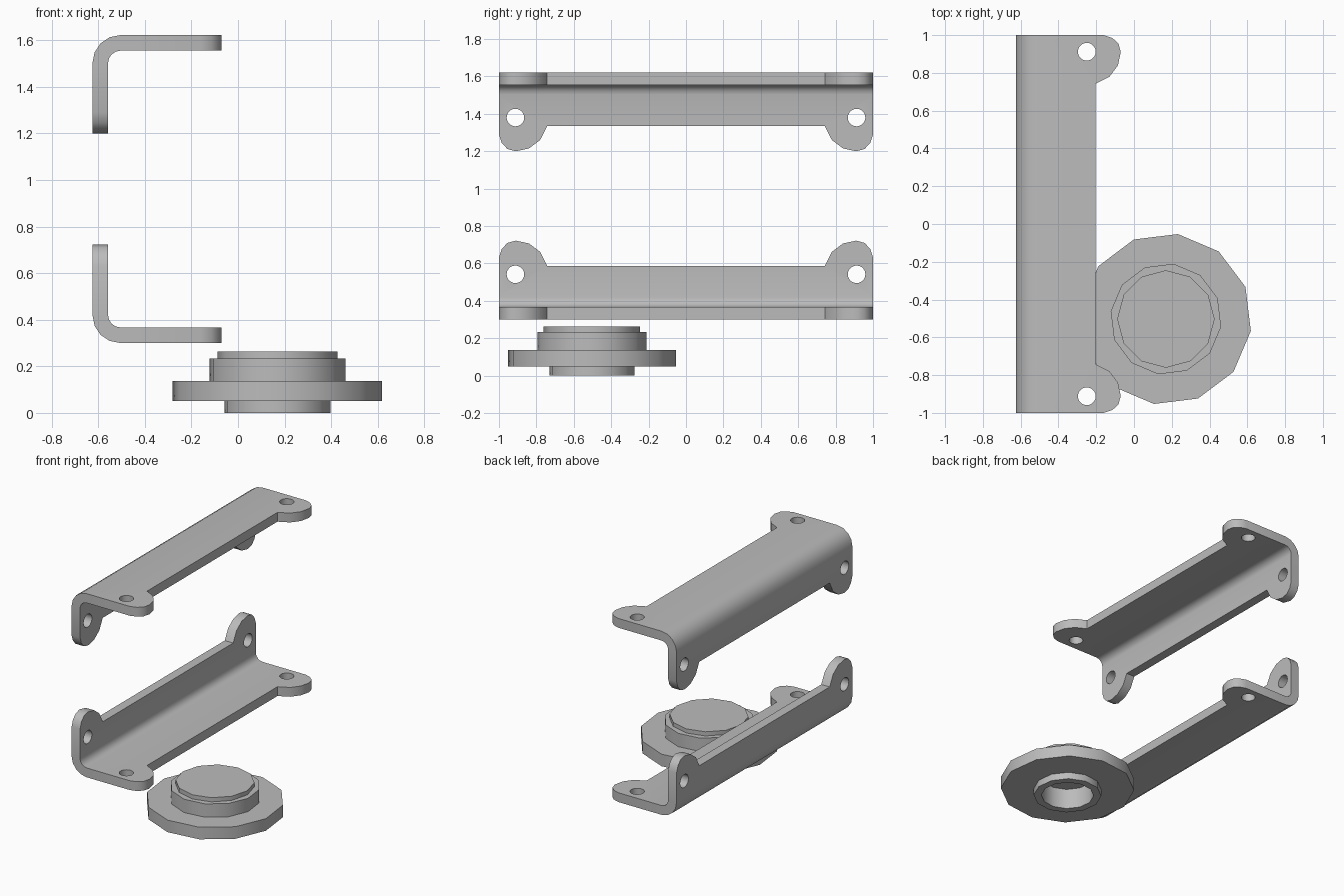
import bpy, bmesh
from math import sin, cos, pi, radians
from mathutils import Vector

if "Cube" in bpy.data.objects:
    bpy.data.objects.remove(bpy.data.objects["Cube"], do_unlink=True)

GREY = (0.5, 0.5, 0.5, 1)
mat = bpy.data.materials.new("plain grey")
mat.use_nodes = True
mat.diffuse_color = GREY
mat.node_tree.nodes["Principled BSDF"].inputs["Base Color"].default_value = GREY


def finish(bm, name):
    """Weld, orient and shade a bmesh as a named object."""
    bmesh.ops.remove_doubles(bm, verts=bm.verts[:], dist=0.0005)
    bmesh.ops.recalc_face_normals(bm, faces=bm.faces[:])
    mesh = bpy.data.meshes.new(name)
    bm.to_mesh(mesh)
    bm.free()
    mesh.materials.append(mat)
    obj = bpy.data.objects.new(name, mesh)
    bpy.context.collection.objects.link(obj)
    bpy.ops.object.select_all(action="DESELECT")
    obj.select_set(True)
    bpy.context.view_layer.objects.active = obj
    bpy.ops.object.shade_smooth_by_angle(angle=radians(35))


THICK, BEND, STEPS = 0.067, 0.12, 4
# Ear outline: distance back from the tip, and position along the length
EAR = [(0.09, 1), (0.045, 0.985), (0.012, 0.955), (0, 0.91),
       (0.015, 0.84), (0.06, 0.78), (0.135, 0.742)]


def leg(bm, reach, place):
    """Flat leg with two rounded ears and two holes, open along the bend."""
    half = [(BEND, 1)] + [(reach - a, y) for a, y in EAR]
    loops = [half + [(d, -y) for d, y in reversed(half)]]
    for s in (1, -1):
        loops.append([(reach - 0.18 + 0.047 * cos(a * pi / 10),
                       s * 0.912 + 0.047 * sin(a * pi / 10)) for a in range(20)])
    skins = []
    for h in (0, THICK):
        rings = [[bm.verts.new(place(d, y, h)) for d, y in lp] for lp in loops]
        edges = [bm.edges.new((r[i - 1], r[i])) for r in rings for i in range(len(r))]
        normal = place(0, 0, 1) - place(0, 0, 0)
        bmesh.ops.triangle_fill(bm, use_beauty=True, edges=edges, normal=normal)
        skins.append(rings)
    for k, (a, b) in enumerate(zip(*skins)):
        for i in range(len(a)):
            if k or i:
                bm.faces.new((a[i - 1], a[i], b[i], b[i - 1]))


def bracket(name, corner_z, down):
    """Angle bracket: flange along x, wall along z, joined by a round bend."""
    bm = bmesh.new()
    left = -0.625
    flange = lambda d, y, h: Vector((left + d, y, corner_z + down * h))
    wall = lambda d, y, h: Vector((left + h, y, corner_z + down * d))
    leg(bm, 0.555, flange)
    leg(bm, 0.422, wall)
    rows = []
    for i in range(STEPS + 1):
        a = i * pi / 2 / STEPS
        rows.append([bm.verts.new(flange(BEND - r * cos(a), y, BEND - r * sin(a)))
                     for r, y in ((BEND, -1), (BEND, 1),
                                  (BEND - THICK, 1), (BEND - THICK, -1))])
    for p, q in zip(rows, rows[1:]):
        for j in range(4):
            bm.faces.new((p[j - 1], p[j], q[j], q[j - 1]))
    finish(bm, name)


bracket("upper_bracket", 1.622, -1)
bracket("lower_bracket", 0.3, 1)

# Stepped twelve-sided disc with a recess underneath: radius, height, turn
bm = bmesh.new()
steps = [(0.178, 0.15, -8), (0.178, 0, -8), (0.23, 0, -8), (0.23, 0.05, -8),
         (0.454, 0.05, -8), (0.454, 0.137, -8), (0.295, 0.137, -8),
         (0.295, 0.233, -8), (0.258, 0.233, 0), (0.258, 0.263, 0)]
rings = []
for r, z, turn in steps:
    angles = [radians(turn + 30 * i) for i in range(12)]
    rings.append([bm.verts.new((0.169 + r * cos(a), -0.503 + r * sin(a), z))
                  for a in angles])
for p, q in zip(rings, rings[1:]):
    for i in range(12):
        bm.faces.new((p[i - 1], p[i], q[i], q[i - 1]))
bm.faces.new(rings[0])
bm.faces.new(rings[-1])
finish(bm, "stepped_disc")
